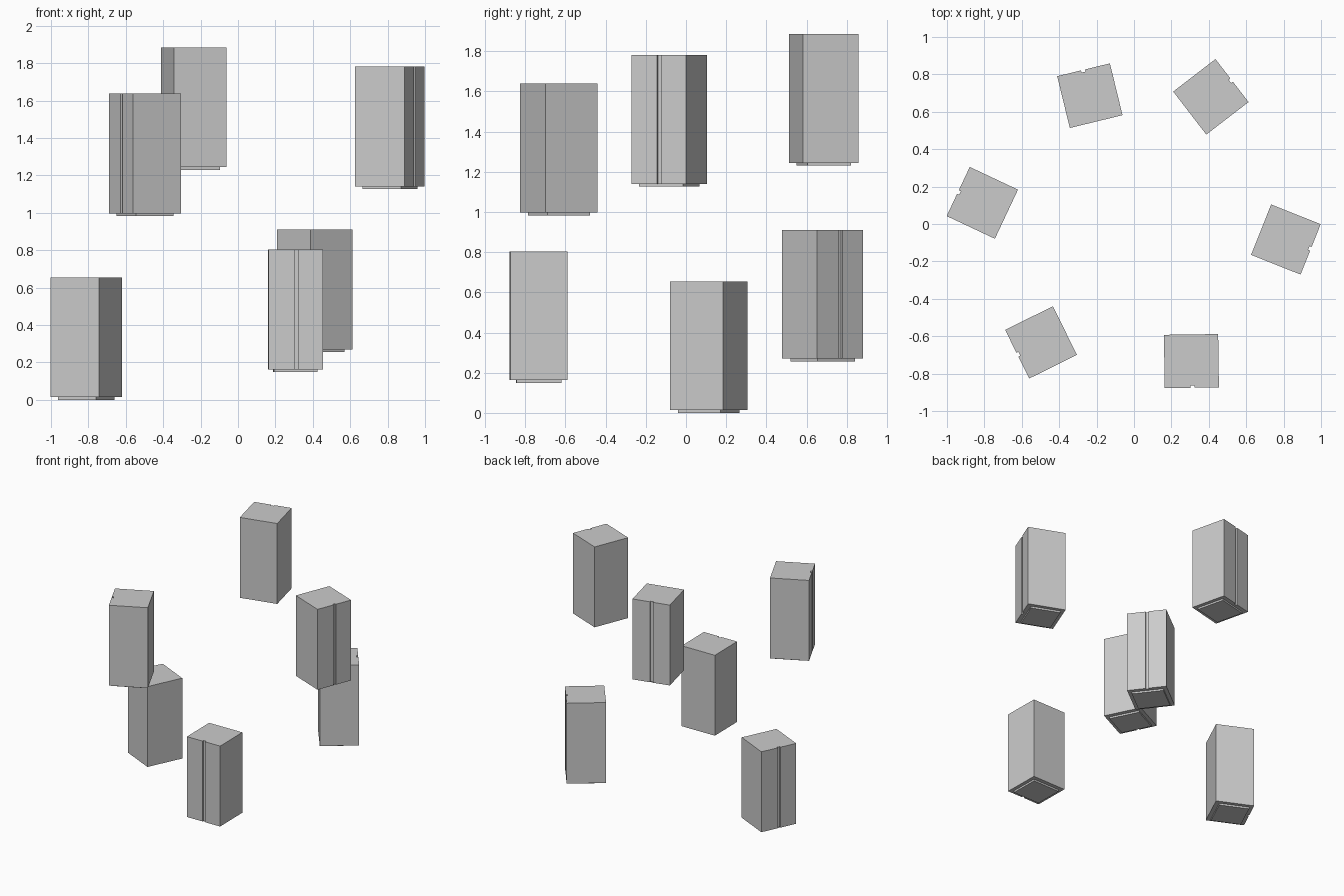
import bpy, bmesh, math

if "Cube" in bpy.data.objects:
    bpy.data.objects.remove(bpy.data.objects["Cube"])

W, D = 0.29, 0.285          # cabinet width and depth
BASE, H = 0.014, 0.655      # plinth height, total height
SLOT, SHIFT, DEEP = 0.011, 0.003, 0.012


def prism(name, outline, z0, z1):
    """Extrude a flat outline from z0 to z1."""
    bm = bmesh.new()
    face = bm.faces.new([bm.verts.new((x, y, z0)) for x, y in outline])
    ext = bmesh.ops.extrude_face_region(bm, geom=[face])
    verts = [g for g in ext["geom"] if isinstance(g, bmesh.types.BMVert)]
    bmesh.ops.translate(bm, verts=verts, vec=(0, 0, z1 - z0))
    bmesh.ops.recalc_face_normals(bm, faces=bm.faces)
    mesh = bpy.data.meshes.new(name)
    bm.to_mesh(mesh)
    bm.free()
    obj = bpy.data.objects.new(name, mesh)
    bpy.context.collection.objects.link(obj)
    return obj


def cabinet(i, x, y, z, facing):
    w, d = W / 2, D / 2
    # body with a full-height seam groove between the two doors
    a, b = SHIFT - SLOT, SHIFT + SLOT
    body = prism(f"cabinet_body_{i}", [
        (-w, -d), (a, -d), (a, -d + DEEP), (b, -d + DEEP), (b, -d),
        (w, -d), (w, d), (-w, d)], BASE, H)
    # recessed plinth underneath
    p, q = w - 0.028, d - 0.031
    plinth = prism(f"plinth_{i}", [(-p, -q), (p, -q), (p, q), (-p, q)], 0, BASE)
    for obj in (body, plinth):
        obj.location = (x, y, z)
        obj.rotation_euler.z = math.radians(facing + 90)


# x, y, bottom height, direction the doors face in degrees
placements = [
    (-0.811, 0.113, 0.0, 154.8),
    (0.307, -0.733, 0.149, -89.2),
    (0.411, 0.680, 0.256, 37.6),
    (-0.497, -0.633, 0.983, 206.3),
    (0.812, -0.083, 1.126, -21.7),
    (-0.236, 0.686, 1.230, 103.7),
]
for i, place in enumerate(placements, 1):
    cabinet(i, *place)
